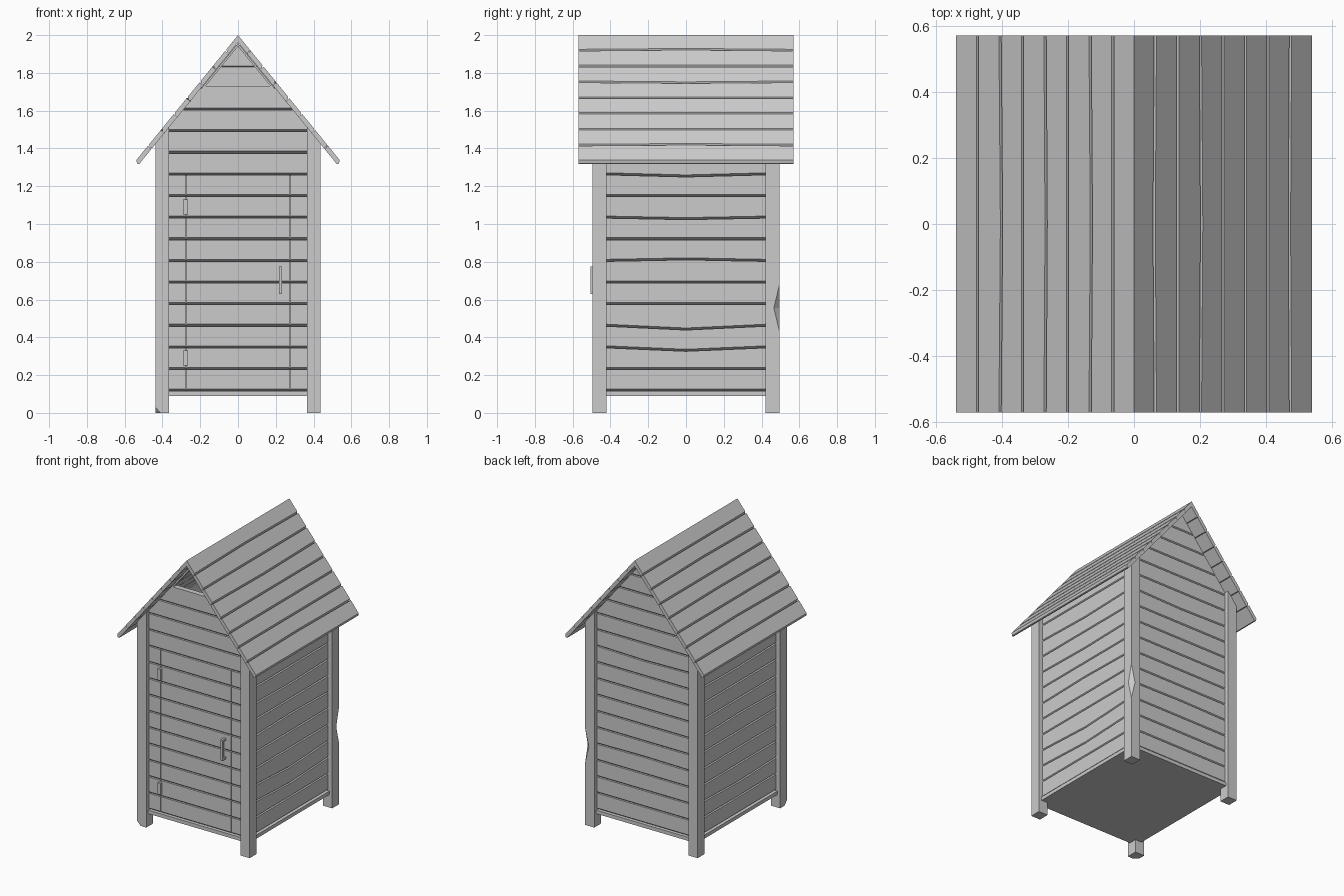
import bpy, bmesh
from mathutils import Vector

cube = bpy.data.objects.get("Cube")
if cube:
    bpy.data.objects.remove(cube, do_unlink=True)

GREY = (0.6, 0.6, 0.6, 1)
mat = bpy.data.materials.new("weathered_grey")
mat.use_nodes = True
mat.diffuse_color = GREY
mat.node_tree.nodes["Principled BSDF"].inputs["Base Color"].default_value = GREY

# Roof slope: ridge point, downhill direction and outward normal for +x
RIDGE = Vector((0, 0, 2))
DOWN = Vector((0.545, 0, -0.67))
SLOPE = DOWN.length
DOWN.normalize()
NORMAL = Vector((-DOWN.z, 0, DOWN.x))
ROOF_T = 0.025
POST_IN = Vector((0.365, 0.42))
POST_OUT = Vector((0.437, 0.495))
FLOOR_Z, PITCH = 0.115, 0.1145
DOOR_W = 0.275


def flip(v, s):
    return Vector((v.x * s, v.y, v.z))


UNDER_ROOF = [(RIDGE - flip(NORMAL, s) * ROOF_T, flip(NORMAL, s)) for s in (1, -1)]


def finish(name, bm, planes=()):
    """Trim by planes, close the cuts and make the object."""
    bmesh.ops.remove_doubles(bm, verts=bm.verts, dist=0.0001)
    for co, no in planes:
        bmesh.ops.bisect_plane(bm, geom=bm.verts[:] + bm.edges[:] + bm.faces[:],
                               plane_co=co, plane_no=no, clear_outer=True)
        bmesh.ops.holes_fill(bm, edges=[e for e in bm.edges if e.is_boundary])
    bmesh.ops.recalc_face_normals(bm, faces=bm.faces)
    mesh = bpy.data.meshes.new(name)
    bm.to_mesh(mesh)
    bm.free()
    mesh.materials.append(mat)
    obj = bpy.data.objects.new(name, mesh)
    bpy.context.collection.objects.link(obj)
    return obj


def loft(bm, rings):
    """Skin a row of equal rings and cap both ends."""
    rows = [[bm.verts.new(p) for p in ring] for ring in rings]
    n = len(rows[0])
    for a, b in zip(rows, rows[1:]):
        for i in range(n):
            bm.faces.new((a[i], a[(i + 1) % n], b[(i + 1) % n], b[i]))
    bm.faces.new(rows[0])
    bm.faces.new(rows[-1])


def add_box(bm, lo, hi):
    rings = [[(lo[0], lo[1], z), (hi[0], lo[1], z), (hi[0], hi[1], z), (lo[0], hi[1], z)]
             for z in (lo[2], hi[2])]
    loft(bm, rings)


def add_board(bm, place, u0, u1, v0, v1, thick, sag0=0, sag1=0):
    """Board with a chamfered lower edge; sags bend its edges at mid length."""
    rings = []
    for u, k in ((u0, 0), ((u0 + u1) / 2, 1), (u1, 0)):
        a, b = v0 + k * sag0, v1 + k * sag1
        profile = [(0, a + 0.011), (0, b), (-thick, b), (-thick, a + 0.005),
                   (-thick + 0.005, a), (-0.014, a)]
        rings.append([place(u, d, v) for d, v in profile])
    loft(bm, rings)


def wall(name, place, half, count, sags, door=False):
    bm = bmesh.new()
    for k in range(count):
        z = FLOOR_Z + k * PITCH
        spans = [(-half, half)]
        if door and z < 1.2:
            gap = 0.002
            spans = [(-half, -DOOR_W - gap), (-DOOR_W + gap, DOOR_W - gap), (DOOR_W + gap, half)]
        for a, b in spans:
            add_board(bm, place, a, b, z, z + PITCH, 0.03, sags.get(k, 0), sags.get(k + 1, 0))
    finish(name, bm, UNDER_ROOF)


# Plank walls, the front one holding the door
wall("front_wall_and_door", lambda u, d, v: Vector((u, -0.465 - d, v)), POST_IN.x, 14, {}, True)
wall("back_wall", lambda u, d, v: Vector((u, 0.465 + d, v)), POST_IN.x, 16, {10: -0.008, 4: 0.005})
wall("left_wall", lambda u, d, v: Vector((0.405 + d, u, v)), POST_IN.y, 12,
     {2: -0.018, 3: -0.02, 6: 0.008, 8: -0.008, 10: -0.011})
wall("right_wall", lambda u, d, v: Vector((-0.405 - d, u, v)), POST_IN.y, 12,
     {2: -0.012, 6: 0.008, 9: -0.008})

# Floor slab
bm = bmesh.new()
add_box(bm, (-0.415, -0.475, 0.09), (0.415, 0.475, FLOOR_Z))
finish("floor", bm)

# Corner posts; each level is (height, size of the chip on the outer corner)
CHIPS = {(1, 1): [(0, 0), (0.43, 0), (0.555, 0.03), (0.68, 0), (1.7, 0)],
         (-1, -1): [(0, 0.027), (0.03, 0), (1.7, 0)]}
for sx, side in ((1, "left"), (-1, "right")):
    for sy, end in ((1, "back"), (-1, "front")):
        bm = bmesh.new()
        rings = []
        for z, c in CHIPS.get((sx, sy), [(0, 0), (1.7, 0)]):
            pts = [(POST_IN.x, POST_IN.y), (POST_OUT.x, POST_IN.y), (POST_OUT.x, POST_OUT.y - c),
                   (POST_OUT.x - c, POST_OUT.y), (POST_IN.x, POST_OUT.y)]
            rings.append([(sx * x, sy * y, z) for x, y in pts])
        loft(bm, rings)
        # Drop the collapsed faces where the corner is whole
        bmesh.ops.dissolve_degenerate(bm, dist=0.0001, edges=bm.edges)
        finish(f"{end}_{side}_post", bm, UNDER_ROOF)

# Roof slopes of eight planks each, mitred at the ridge
ROWS = 8
for s, side, sags in ((1, "left", {1: 0.006, 3: -0.006, 7: 0.005}),
                      (-1, "right", {2: 0.006, 4: 0.005, 6: 0.007})):
    bm = bmesh.new()

    def on_roof(u, d, v):
        p = RIDGE - DOWN * v + NORMAL * d
        return Vector((s * p.x, u, p.z))

    for j in range(ROWS):
        step = SLOPE / ROWS
        add_board(bm, on_roof, -0.57, 0.57, -(j + 1) * step, -j * step, ROOF_T,
                  sags.get(j + 1, 0), sags.get(j, 0))
    finish(f"{side}_roof", bm, [(RIDGE, Vector((-s, 0, 0)))])

# Open triangular frame in the front gable
bm = bmesh.new()
outer = [(-0.205, 1.705), (0.205, 1.705), (0, 1.957)]
inner = [(-0.172, 1.73), (0.172, 1.73), (0, 1.94)]
rows = [[bm.verts.new((x, y, z)) for x, z in tri]
        for tri, y in ((outer, -0.472), (inner, -0.472), (inner, -0.435), (outer, -0.435))]
for a, b in zip(rows, rows[1:] + rows[:1]):
    for i in range(3):
        k = (i + 1) % 3
        bm.faces.new((a[i], a[k], b[k], b[i]))
finish("gable_frame", bm)

# Door hinges
for name, z in (("lower_hinge", 0.25), ("upper_hinge", 1.05)):
    bm = bmesh.new()
    add_box(bm, (-0.29, -0.48, z), (-0.265, -0.46, z + 0.08))
    finish(name, bm)

# Door handle: a bar on two stubs
bm = bmesh.new()
add_box(bm, (0.217, -0.505, 0.63), (0.233, -0.49, 0.775))
for z in (0.63, 0.76):
    add_box(bm, (0.217, -0.492, z), (0.233, -0.46, z + 0.015))
finish("door_handle", bm)
